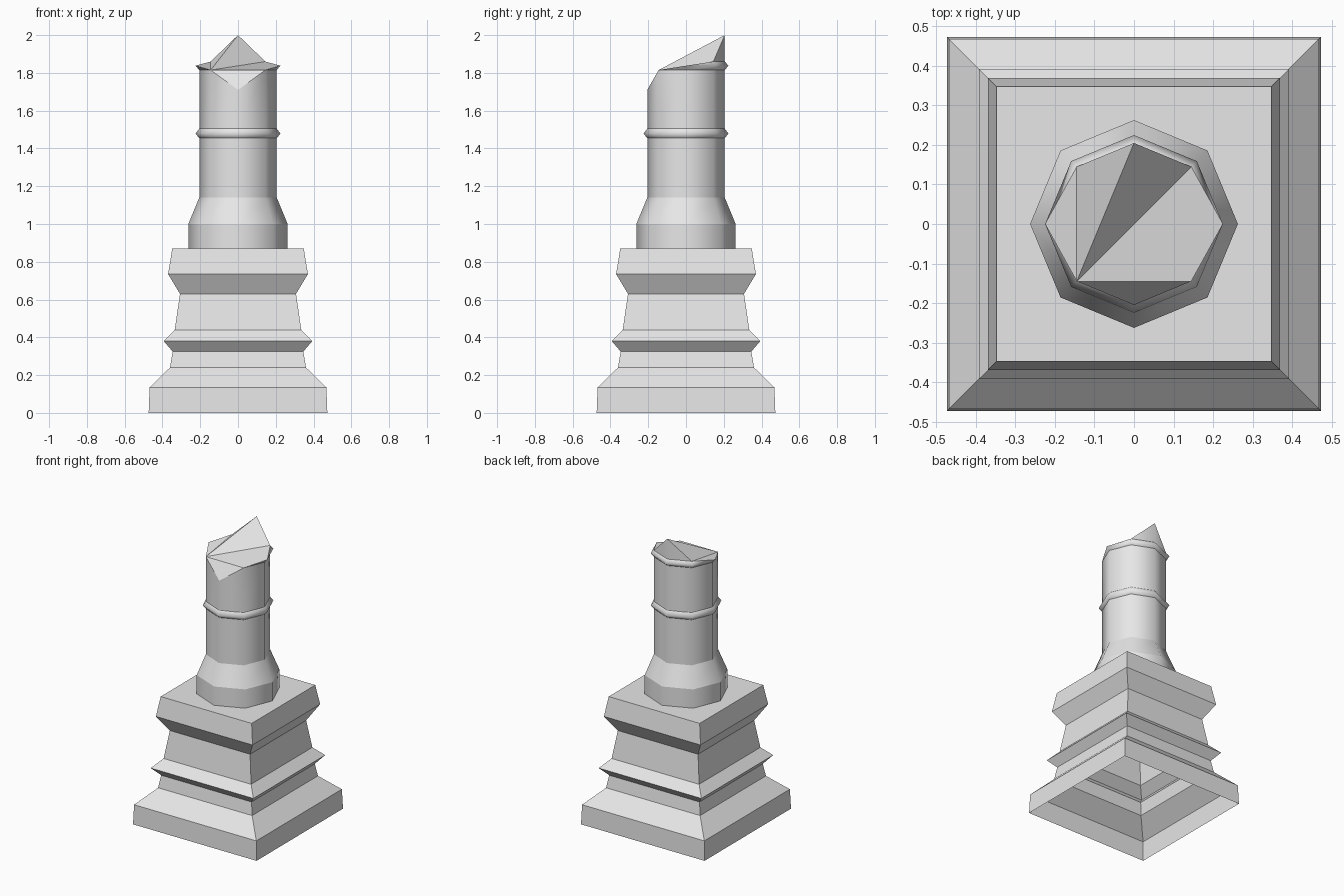
import bpy, bmesh
from math import sin, cos, radians

cube = bpy.data.objects.get("Cube")
if cube:
    bpy.data.objects.remove(cube)

stone = bpy.data.materials.new("grey_stone")
stone.use_nodes = True
stone.diffuse_color = (0.8, 0.8, 0.8, 1)
stone.node_tree.nodes["Principled BSDF"].inputs["Base Color"].default_value = (0.8, 0.8, 0.8, 1)


def add_rings(bm, profile, sides, start, place=None):
    """Stack rings of (radius, height) and skin them; returns the rings."""
    rings = []
    for level, (r, z) in enumerate(profile):
        ring = []
        for k in range(sides):
            rr, zz = place(level, k, r, z) if place else (r, z)
            a = radians(start + 360 * k / sides)
            ring.append(bm.verts.new((rr * cos(a), rr * sin(a), zz)))
        rings.append(ring)
    for low, high in zip(rings, rings[1:]):
        for k in range(sides):
            n = (k + 1) % sides
            bm.faces.new((low[k], low[n], high[n], high[k]))
    return rings


def finish(bm, name):
    mesh = bpy.data.meshes.new(name)
    bm.to_mesh(mesh)
    bm.free()
    mesh.materials.append(stone)
    obj = bpy.data.objects.new(name, mesh)
    bpy.context.collection.objects.link(obj)
    return obj


# Square moulded pedestal, hollow and open underneath
half_widths = [(0.473, 0), (0.468, 0.135), (0.36, 0.24), (0.346, 0.325), (0.393, 0.38),
               (0.335, 0.44), (0.307, 0.63), (0.37, 0.735), (0.348, 0.87)]
bm = bmesh.new()
rings = add_rings(bm, [(w * 2 ** 0.5, z) for w, z in half_widths], 4, 45)
bm.faces.new(rings[-1])
finish(bm, "pedestal")

# Eight-sided column with two raised bands and a broken top
SHAFT, BREAK = 0.205, 6
column = [(0.263, 0.87), (0.263, 1.0), (SHAFT, 1.14), (SHAFT, 1.455), (0.225, 1.478),
          (SHAFT, 1.505), (SHAFT, 1.815), (0.225, 1.838), (SHAFT, 1.86), (SHAFT, 1.86)]


def broken(level, k, r, z):
    """Chip the front away, slope the sides and raise a spike at the back."""
    if level >= BREAK:
        if k == 6:
            return SHAFT, 1.71
        if k in (5, 7):
            return SHAFT, 1.815
        if k in (0, 4) and level > BREAK:
            return 0.225, 1.838
        if k == 2 and level == len(column) - 1:
            return SHAFT, 2.0
    return r, z


bm = bmesh.new()
top = add_rings(bm, column, 8, 0, broken)[-1]
for face in bm.faces:
    face.smooth = True
# Jagged fracture facets
for ids in ((5, 6, 7), (5, 7, 0, 1), (5, 1, 2), (5, 2, 3), (5, 3, 4)):
    bm.faces.new([top[i] for i in ids])
bmesh.ops.remove_doubles(bm, verts=bm.verts[:], dist=0.0005)
bm.normal_update()
# Smooth around the column, crisp between its bands
for edge in bm.edges:
    if len(edge.link_faces) == 2:
        a, b = edge.link_faces
        edge.smooth = not 0.2 < abs(a.normal.z - b.normal.z) < 1.1
finish(bm, "broken_column")
